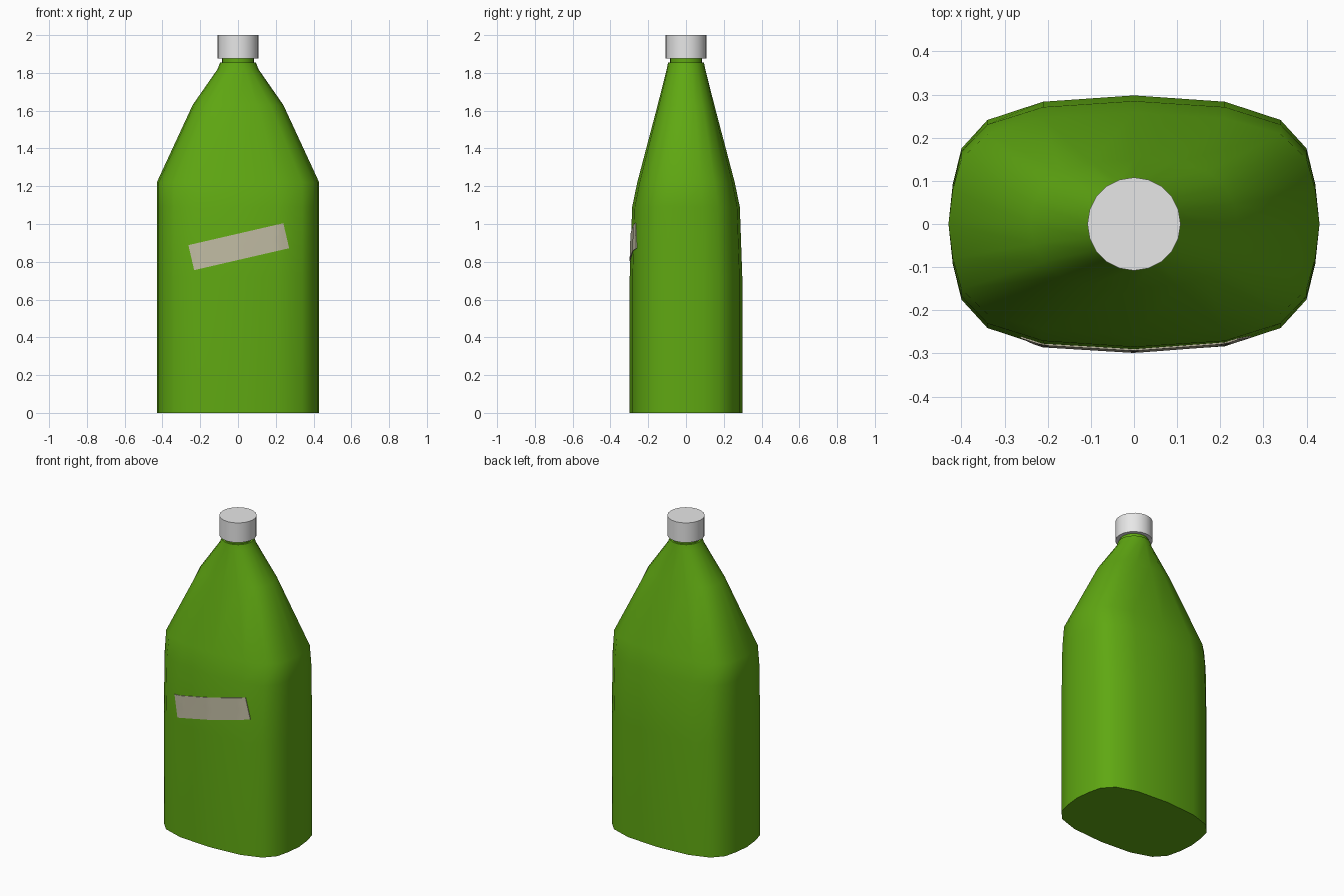
import bpy, bmesh, math
from mathutils import Vector
from mathutils.bvhtree import BVHTree

if "Cube" in bpy.data.objects:
    bpy.data.objects.remove(bpy.data.objects["Cube"])


def material(name, rgb):
    m = bpy.data.materials.new(name)
    m.diffuse_color = (*rgb, 1)
    m.use_nodes = True
    m.node_tree.nodes["Principled BSDF"].inputs["Base Color"].default_value = m.diffuse_color
    return m


GREEN = material("bottle green", (0.115, 0.39, 0.006))
WHITE = material("cap white", (0.8, 0.8, 0.8))
BEIGE = material("label beige", (0.52, 0.49, 0.36))

# Quarter of the rounded-box outline: x fraction at 0, 18, 36 ... 90 degrees
BOX_X = [1, 0.977, 0.93, 0.79, 0.49, 0]
SIDES = 20


def section(rx, ry, z, roundness):
    """Ring that blends from rounded box (0) to ellipse (1)."""
    pts = []
    for i in range(SIDES):
        a = math.tau * i / SIDES
        q = i % 10
        q = q if q <= 5 else 10 - q
        sign = 1 if math.cos(a) >= 0 else -1
        x = sign * BOX_X[q] * (1 - roundness) + math.cos(a) * roundness
        pts.append((rx * x, ry * math.sin(a), z))
    return pts


def loft(name, rings, mat):
    bm = bmesh.new()
    loops = [[bm.verts.new(p) for p in section(*r)] for r in rings]
    for lo, hi in zip(loops, loops[1:]):
        for i in range(SIDES):
            j = (i + 1) % SIDES
            bm.faces.new((lo[i], lo[j], hi[j], hi[i]))
    bm.faces.new(loops[0][::-1])
    bm.faces.new(loops[-1])
    return finish(name, bm, mat)


def finish(name, bm, mat):
    bmesh.ops.recalc_face_normals(bm, faces=bm.faces)
    me = bpy.data.meshes.new(name)
    bm.to_mesh(me)
    bm.free()
    me.materials.append(mat)
    ob = bpy.data.objects.new(name, me)
    bpy.context.collection.objects.link(ob)
    bpy.ops.object.select_all(action='DESELECT')
    ob.select_set(True)
    bpy.context.view_layer.objects.active = ob
    bpy.ops.object.shade_smooth_by_angle(angle=math.radians(40))
    return ob


# Body: straight sides, tapering shoulder, round neck
body = loft("bottle_body", [
    (0.43, 0.298, 0.0, 0),
    (0.43, 0.298, 0.72, 0),
    (0.43, 0.285, 1.09, 0),
    (0.43, 0.258, 1.22, 0),
    (0.24, 0.15, 1.63, 0.4),
    (0.108, 0.102, 1.82, 0.9),
    (0.095, 0.095, 1.855, 1),
    (0.085, 0.085, 1.856, 1),
    (0.085, 0.085, 1.90, 1),
], GREEN)

# Screw cap
loft("cap", [(0.108, 0.108, 1.875, 1), (0.108, 0.108, 2.0, 1)], WHITE)

# Tilted label wrapped on the front face
tree = BVHTree.FromObject(body, bpy.context.evaluated_depsgraph_get())
bm = bmesh.new()
NX, NZ = 24, 8
tilt = math.radians(13)
grid = []
for i in range(NX + 1):
    col = []
    for k in range(NZ + 1):
        u = (i / NX - 0.5) * 0.516
        v = (k / NZ - 0.5) * 0.136
        x = 0.004 + u * math.cos(tilt) - v * math.sin(tilt)
        z = 0.88 + u * math.sin(tilt) + v * math.cos(tilt)
        hit = tree.ray_cast(Vector((x, -1, z)), Vector((0, 1, 0)))[0]
        col.append(bm.verts.new((x, hit.y - 0.004, z)))
    grid.append(col)
front = [bm.faces.new((grid[i][k], grid[i + 1][k], grid[i + 1][k + 1], grid[i][k + 1]))
         for i in range(NX) for k in range(NZ)]
# Give the label thickness, reaching back into the body
back = bmesh.ops.extrude_face_region(bm, geom=front, use_keep_orig=True)
bmesh.ops.translate(bm, vec=(0, 0.006, 0),
                    verts=[g for g in back["geom"] if isinstance(g, bmesh.types.BMVert)])
finish("front_label", bm, BEIGE)
